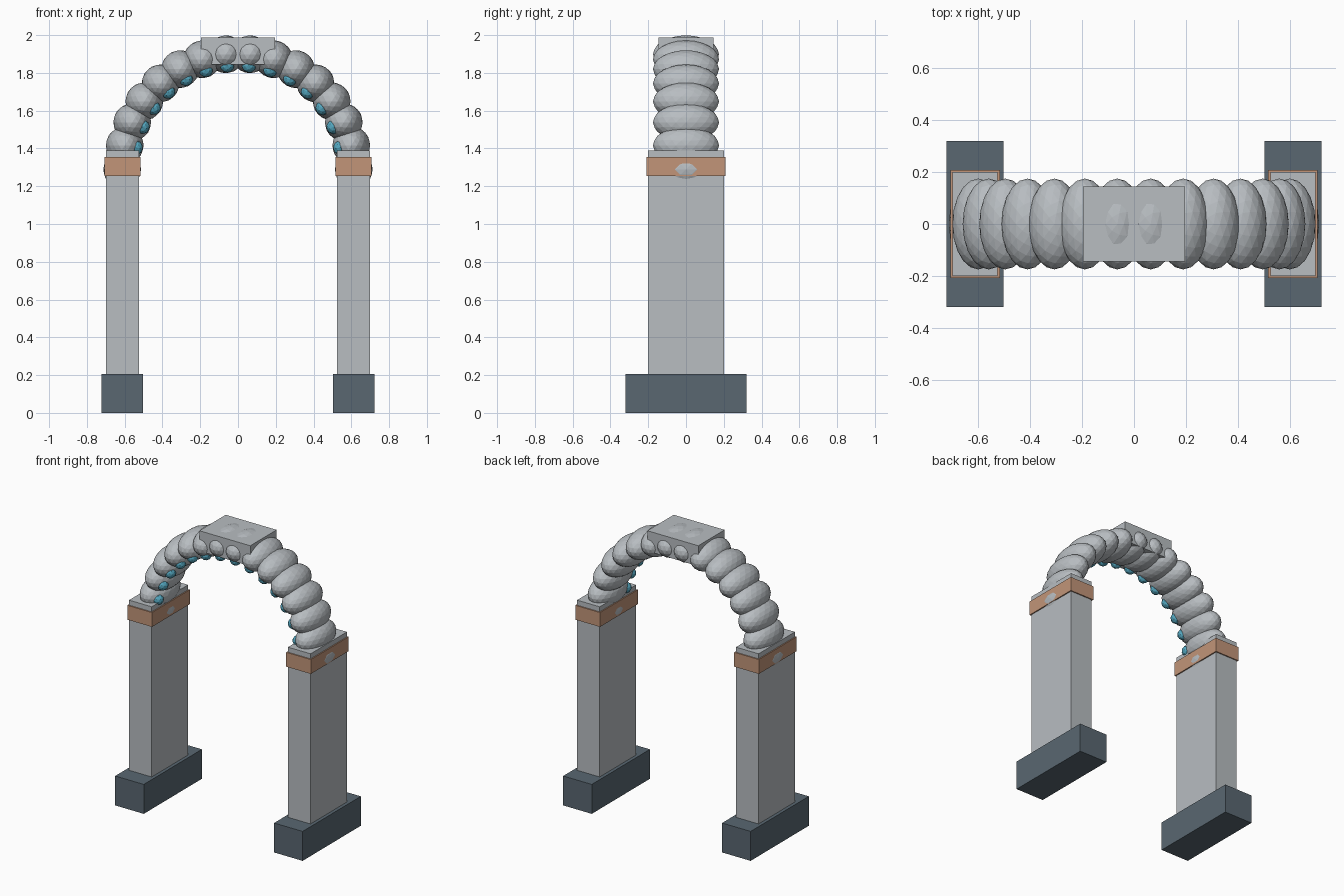
import bpy
import math
from mathutils import Matrix, Vector

old = bpy.data.objects.get("Cube")
if old:
    bpy.data.objects.remove(old, do_unlink=True)


def make_material(name, rgb):
    mat = bpy.data.materials.new(name)
    mat.use_nodes = True
    color = (*rgb, 1.0)
    mat.diffuse_color = color
    mat.node_tree.nodes["Principled BSDF"].inputs["Base Color"].default_value = color
    return mat


stone = make_material("pale grey stone", (0.48, 0.51, 0.535))
slate = make_material("dark slate", (0.10, 0.135, 0.165))
copper = make_material("copper", (0.54, 0.30, 0.19))
teal = make_material("teal glow", (0.09, 0.39, 0.53))


def finish(name, mat):
    obj = bpy.context.object
    obj.name = name
    obj.data.materials.append(mat)
    return obj


def box(name, mat, x, half_x, half_y, low, high):
    bpy.ops.mesh.primitive_cube_add(size=2)
    obj = finish(name, mat)
    obj.data.transform(Matrix.Diagonal((half_x, half_y, (high - low) / 2, 1)))
    obj.location = (x, 0, (low + high) / 2)
    return obj


def ball(name, mat, location, radii, detail, turn=0):
    bpy.ops.mesh.primitive_ico_sphere_add(subdivisions=detail, radius=1)
    obj = finish(name, mat)
    obj.data.transform(Matrix.Diagonal((*radii, 1)))
    obj.rotation_euler.y = turn
    obj.location = location
    return obj


# Footings, pillars and copper collars
PILLAR_X = 0.612
for side, x in (("left", PILLAR_X), ("right", -PILLAR_X)):
    box(side + "_footing", slate, x, 0.11, 0.32, 0, 0.205)
    box(side + "_pillar", stone, x, 0.087, 0.2, 0.2, 1.39)
    box(side + "_collar", copper, x, 0.095, 0.208, 1.255, 1.355)

# Arch of rounded stones, each with a small gem on its inner front
COUNT = 16
ARCH_Z = 1.289
ARCH_R = 0.613
GEM_R = 0.553
for i in range(COUNT):
    angle = math.pi * i / (COUNT - 1)
    out = Vector((math.cos(angle), 0, math.sin(angle)))
    base = Vector((0, 0, ARCH_Z))
    ball(f"arch_stone_{i + 1}", stone, base + out * ARCH_R, (0.1, 0.175, 0.1), 3)
    if 0 < i < COUNT - 1:
        ball(f"arch_gem_{i + 1}", teal, base + out * GEM_R + Vector((0, -0.108, 0)),
             (0.038, 0.038, 0.038), 2, -angle)

# Keystone slab at the crown
box("keystone", stone, 0, 0.196, 0.145, 1.845, 1.987)
